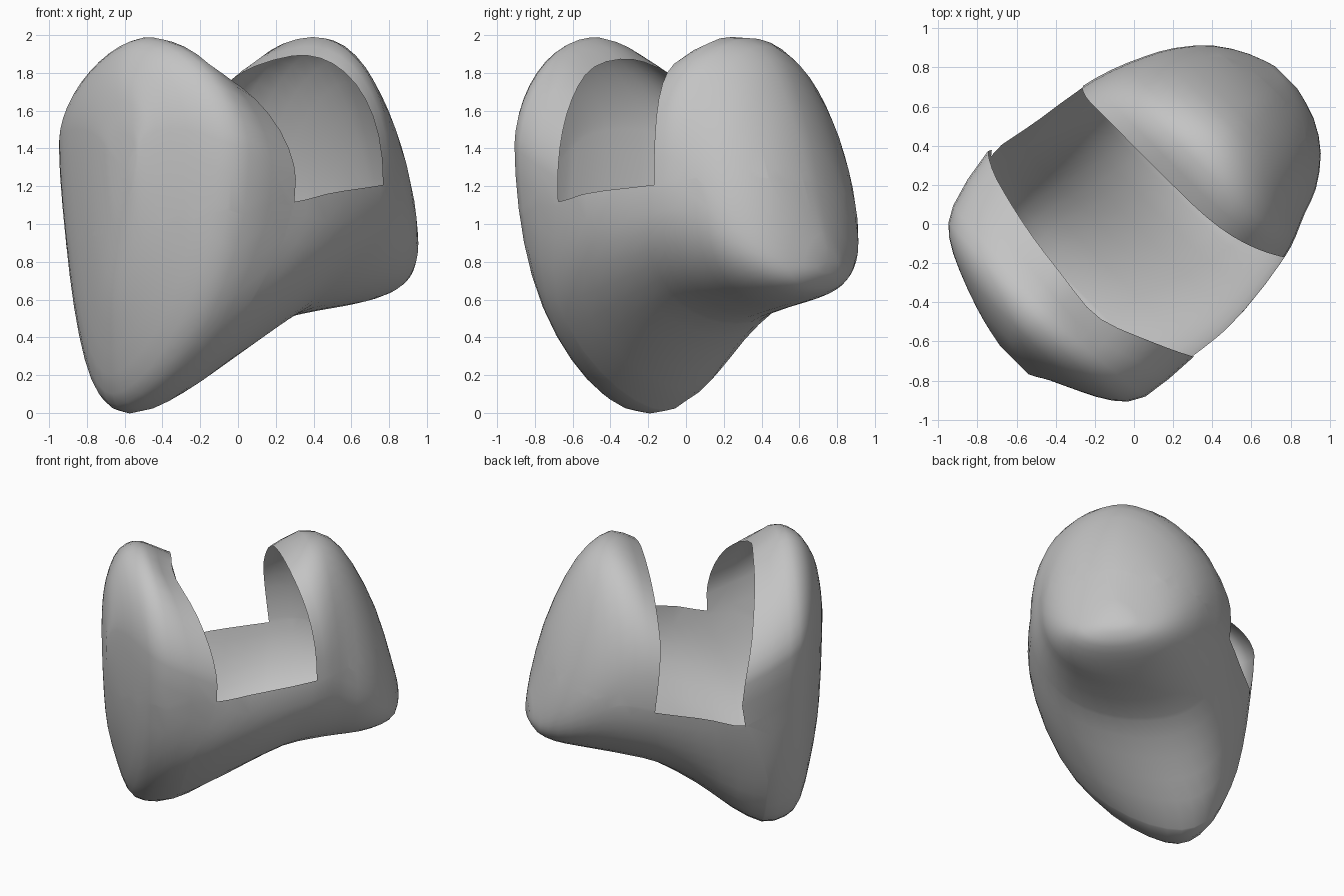
import bpy, bmesh, math
from mathutils import Vector

default = bpy.data.objects.get("Cube")
if default:
    bpy.data.objects.remove(default, do_unlink=True)

# Stations along the long diagonal: position, side low, side high, bottom, top
STATIONS = [
    (-.925, -.04, .16, 1.1, 1.47), (-.905, -.14, .2, .85, 1.65),
    (-.87, -.27, .26, .6, 1.79), (-.8, -.46, .41, .33, 1.92),
    (-.72, -.62, .56, .1, 1.98), (-.62, -.72, .665, .01, 1.98),
    (-.45, -.79, .695, .01, 1.88), (-.25, -.77, .71, .13, 1.82),
    (0, -.73, .71, .32, 1.78), (.25, -.69, .67, .47, 1.85),
    (.45, -.64, .63, .52, 1.98), (.63, -.57, .58, .55, 1.94),
    (.78, -.49, .53, .575, 1.75), (.93, -.36, .42, .61, 1.42),
    (1.03, -.2, .27, .66, 1.07), (1.08, -.06, .1, .74, .87),
]
RING = 44
LOBE_A, LOBE_B = -.44, .28
RIM_POINT, RIM_NORMAL = Vector((0, 0, 1.085)), Vector((-.13, -.13, 1))


def clamp(x):
    return max(0.0, min(1.0, x))


def bump(x, centre, width=.3):
    return math.exp(-((x - centre) / width) ** 2)


def spline(a, b, c, d, t):
    return b + .5 * t * (c - a + t * (2*a - 5*b + 4*c - d + t * (3*(b - c) + d - a)))


def power(x, n):
    return math.copysign(abs(x) ** (2 / n), x)


def refine(rows):
    """Insert a smooth row between neighbouring stations."""
    out = []
    for i in range(len(rows) - 1):
        four = [rows[max(i - 1, 0)], rows[i], rows[i + 1], rows[min(i + 2, len(rows) - 1)]]
        out.append(rows[i])
        out.append(tuple(spline(*col, .5) for col in zip(*four)))
    return out + [rows[-1]]


def section(u, low, high, bottom, top):
    """Rounded ring, wide at mid height, tilted on top and leaning below."""
    mid, half = (low + high) / 2, (high - low) / 2
    waist = bottom + (.56 - .22 * u) * (top - bottom)
    boxy = bump(u, .25)
    lean = clamp(.75 - u)
    for k in range(RING):
        a = math.tau * k / RING
        c, s = math.cos(a), math.sin(a)
        n = 1.74 + .76 * boxy if s > 0 else 1.8 + .4 * clamp(u + .6)
        c, s = power(c, n), power(s, n)
        v = mid + half * c
        if s > 0:
            z = waist + (top - waist) * s + (.1 + .1 * boxy) * v * s
        else:
            z = waist + (waist - bottom) * s
            v += .32 * half * lean * s ** 3
        yield Vector((u, v, z))


# Closed two-lobed body
bm = bmesh.new()
rings = [[bm.verts.new(p) for p in section(*row)] for row in refine(STATIONS)]
for r0, r1 in zip(rings, rings[1:]):
    for k in range(RING):
        j = (k + 1) % RING
        bm.faces.new((r0[k], r0[j], r1[j], r1[k]))
caps = [bm.faces.new(rings[0]), bm.faces.new(rings[-1])]
bmesh.ops.poke(bm, faces=caps)

# Open the notch between the lobes
cuts = [(Vector((LOBE_A, 0, 0)), Vector((1, 0, 0))),
        (Vector((LOBE_B, 0, 0)), Vector((1, 0, 0))), (RIM_POINT, RIM_NORMAL)]
for point, normal in cuts:
    bmesh.ops.bisect_plane(bm, geom=bm.verts[:] + bm.edges[:] + bm.faces[:],
                           plane_co=point, plane_no=normal, dist=1e-5)
gap = []
for f in bm.faces:
    p = f.calc_center_median()
    if LOBE_A < p.x < LOBE_B and (p - RIM_POINT).dot(RIM_NORMAL) > 0:
        gap.append(f)
bmesh.ops.delete(bm, geom=gap, context='FACES')

# Curve the notch edges, then turn the body onto its diagonal
for vert in bm.verts:
    u, v, z = vert.co
    fade = clamp((z - .5) / .5)
    near_a = bump(u, LOBE_A, .15 if u < LOBE_A else .3)
    near_b = bump(u, LOBE_B)
    bend = ((.17 + .05 * v) * (v / .75) ** 2 - .04 * bump(v, .2, .2)) * near_a
    bend += .14 * (max(v, 0) / .66) ** 3 * near_b
    bend += .08 * clamp(-v) * clamp(3 - 2 * z) * (near_a + near_b)
    u += bend * fade
    vert.co = Vector(((u + v) / math.sqrt(2), (u - v) / math.sqrt(2), z))
bmesh.ops.recalc_face_normals(bm, faces=bm.faces[:])

mesh = bpy.data.meshes.new("notched_shell")
bm.to_mesh(mesh)
bm.free()
shell = bpy.data.objects.new("notched_shell", mesh)
bpy.context.collection.objects.link(shell)

# Plain grey surface
grey = bpy.data.materials.new("plain_grey")
grey.use_nodes = True
colour = (.55, .55, .55, 1)
grey.diffuse_color = colour
grey.node_tree.nodes["Principled BSDF"].inputs["Base Color"].default_value = colour
mesh.materials.append(grey)

bpy.ops.object.select_all(action='DESELECT')
shell.select_set(True)
bpy.context.view_layer.objects.active = shell
bpy.ops.object.shade_smooth_by_angle(angle=math.radians(40))
